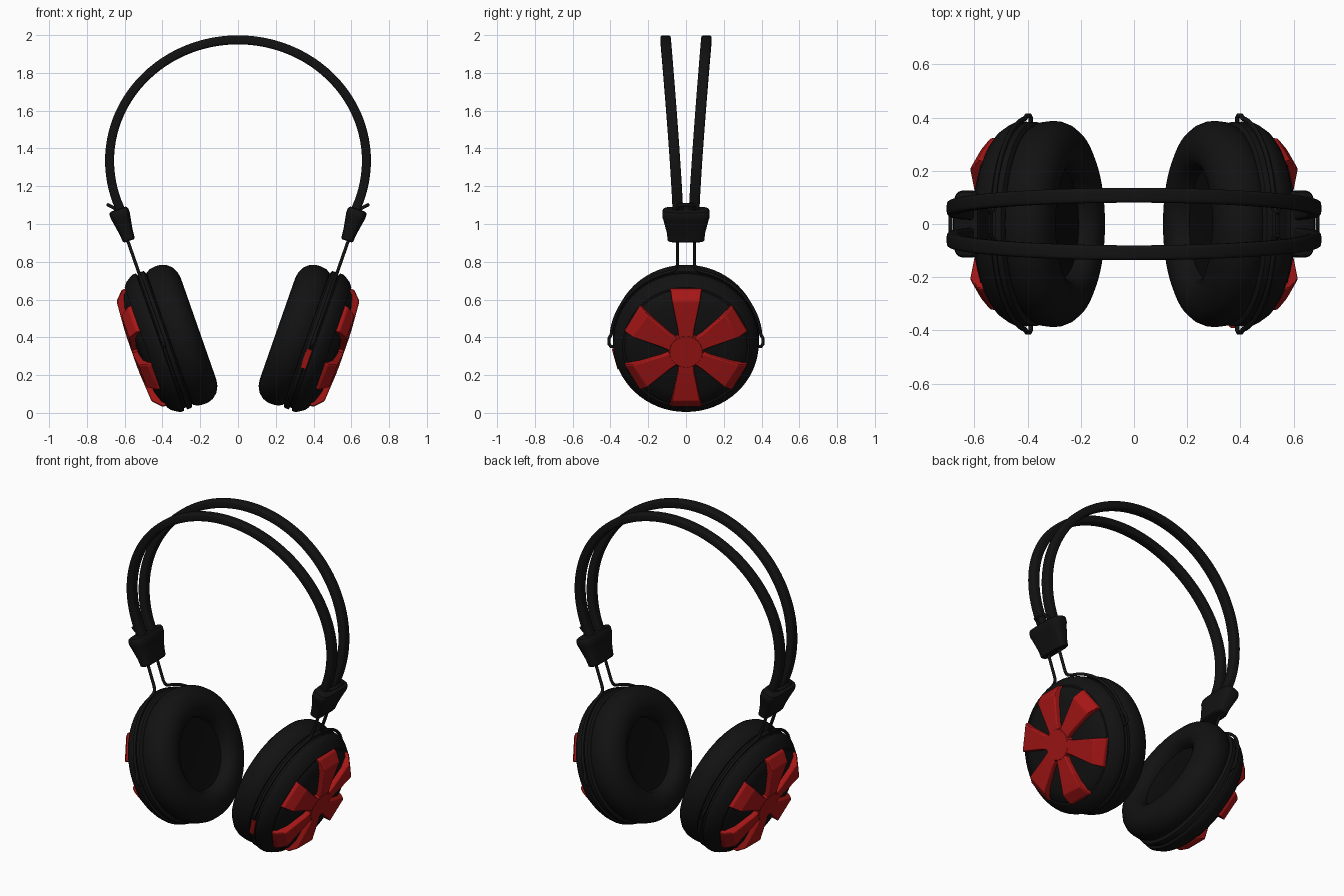
import bpy, bmesh
from math import sin, cos, pi, radians
from mathutils import Matrix, Vector

cube = bpy.data.objects.get("Cube")
if cube:
    bpy.data.objects.remove(cube, do_unlink=True)


def material(name, rgb):
    m = bpy.data.materials.new(name)
    m.use_nodes = True
    m.diffuse_color = (*rgb, 1)
    bsdf = next(n for n in m.node_tree.nodes if n.type == 'BSDF_PRINCIPLED')
    bsdf.inputs["Base Color"].default_value = (*rgb, 1)
    bsdf.inputs["Roughness"].default_value = 0.6
    return m


BLACK = material("black", (0.006, 0.006, 0.006))
DARK = material("dark cloth", (0.0035, 0.0035, 0.0035))
RED = material("red", (0.38, 0.008, 0.008))

# Ear cup frame: local X points outward, Y along the head, Z up the cup
CUP = Matrix.Translation((0.209, 0, 0.446)) @ Matrix.Rotation(radians(19.3), 4, 'Y')


def finish(name, bm, mat, matrix=Matrix(), angle=35):
    bm.transform(matrix)
    bmesh.ops.recalc_face_normals(bm, faces=bm.faces)
    mesh = bpy.data.meshes.new(name)
    bm.to_mesh(mesh)
    bm.free()
    mesh.materials.append(mat)
    obj = bpy.data.objects.new(name, mesh)
    bpy.context.collection.objects.link(obj)
    bpy.ops.object.select_all(action='DESELECT')
    obj.select_set(True)
    bpy.context.view_layer.objects.active = obj
    bpy.ops.object.shade_smooth_by_angle(angle=radians(angle))
    return obj


def loft(bm, rings):
    """Skin a list of closed rings of points and cap both ends."""
    loops = [[bm.verts.new(p) for p in ring] for ring in rings]
    n = len(loops[0])
    for a, b in zip(loops, loops[1:]):
        for i in range(n):
            j = (i + 1) % n
            bm.faces.new((a[i], a[j], b[j], b[i]))
    bm.faces.new(loops[0])
    bm.faces.new(loops[-1])


def rounded(hx, hy, n=20, power=0.45):
    """Rounded rectangle outline."""
    pts = []
    for i in range(n):
        c, s = cos(2 * pi * (i + 0.5) / n), sin(2 * pi * (i + 0.5) / n)
        pts.append((hx * abs(c) ** power * (1 if c > 0 else -1),
                    hy * abs(s) ** power * (1 if s > 0 else -1)))
    return pts


def lathe(name, profile, mat, matrix):
    """Spin (radius, depth) points around the cup axis."""
    bm = bmesh.new()
    verts = [bm.verts.new((d, 0, r)) for r, d in profile]
    edges = [bm.edges.new(e) for e in zip(verts, verts[1:])]
    bmesh.ops.spin(bm, geom=verts + edges, cent=(0, 0, 0), axis=(1, 0, 0),
                   angle=2 * pi, steps=64, use_duplicate=False)
    bmesh.ops.remove_doubles(bm, verts=bm.verts, dist=0.0002)
    return finish(name, bm, mat, matrix)


def wire(name, points, radius, mat, matrix):
    curve = bpy.data.curves.new(name, 'CURVE')
    curve.dimensions = '3D'
    curve.bevel_depth = radius
    curve.bevel_resolution = 2
    curve.use_fill_caps = True
    spline = curve.splines.new('POLY')
    spline.points.add(len(points) - 1)
    for p, co in zip(spline.points, points):
        p.co = (*(matrix @ Vector(co)), 1)
    curve.materials.append(mat)
    obj = bpy.data.objects.new(name, curve)
    bpy.context.collection.objects.link(obj)
    bpy.ops.object.select_all(action='DESELECT')
    obj.select_set(True)
    bpy.context.view_layer.objects.active = obj
    bpy.ops.object.convert(target='MESH')


# Headband: two rods that spread apart towards the top
for label, side in (("front", -1), ("back", 1)):
    rings = []
    for i in range(73):
        a = radians(-26 + 232 * i / 72)
        x, z = 0.68 * cos(a), 1.335 + 0.64 * sin(a)
        y = side * (0.043 + 0.065 * (max(z - 1.06, 0) / 0.915) ** 1.2)
        out = Vector((cos(a), 0, sin(a)))
        rings.append([Vector((x, y + v, z)) + out * u for u, v in rounded(0.024, 0.028)])
    bm = bmesh.new()
    loft(bm, rings)
    finish(label + "_headband_rod", bm, BLACK, angle=50)


PAD = [(0.205, 0.075), (0.208, 0.05), (0.222, 0.02), (0.25, 0.003), (0.285, 0),
       (0.32, 0.006), (0.352, 0.023), (0.375, 0.05), (0.386, 0.08), (0.387, 0.11),
       (0.383, 0.14), (0.37, 0.162), (0.34, 0.17)]
SHELL = [(0.34, 0.16), (0.372, 0.166), (0.384, 0.174), (0.384, 0.196), (0.372, 0.2),
         (0.372, 0.212), (0.386, 0.217), (0.385, 0.235), (0.377, 0.252), (0.358, 0.28),
         (0.336, 0.297), (0.325, 0.297), (0.312, 0.312), (0.25, 0.332), (0.13, 0.343), (0, 0.345)]
# Spoke stations: radius, half width, face depth
SPOKE = [(0.03, 0.035, 0.373), (0.12, 0.042, 0.373), (0.28, 0.073, 0.362), (0.328, 0.08, 0.316)]

for label, s in (("left", 1), ("right", -1)):
    place = Matrix.Diagonal((s, 1, 1, 1)) @ CUP

    # Ear cup
    lathe(label + "_ear_pad", PAD, BLACK, place)
    lathe(label + "_speaker_cloth", [(0, 0.08), (0.12, 0.078), (0.21, 0.07)], DARK, place)
    lathe(label + "_cup_shell", SHELL, BLACK, place)

    # Red wheel of six flared spokes on the outside
    bm = bmesh.new()
    for k in range(6):
        turn = Matrix.Rotation(k * pi / 3, 3, 'X')
        loft(bm, [[turn @ Vector(p) for p in ((0.28, -w - 0.008, r), (d, -w, r),
                                              (d, w, r), (0.28, w + 0.008, r))]
                  for r, w, d in SPOKE])
    wheel = finish(label + "_wheel_spokes", bm, RED, place, 25)
    bevel = wheel.modifiers.new("soft edges", 'BEVEL')
    bevel.width = 0.006
    bevel.segments = 2
    lathe(label + "_wheel_hub", [(0.1, 0.32), (0.092, 0.368), (0.086, 0.374), (0, 0.374)], RED, place)

    # Wire yoke: hugs the rim, rises through the clip and hooks over its top
    half = [(0.2, 0.365, -0.03), (0.2, 0.398, -0.03), (0.2, 0.408, -0.015), (0.2, 0.408, 0.015)]
    for i in range(21):
        a = radians(5 + 73 * i / 20)
        half.append((0.2, 0.398 * cos(a), 0.398 * sin(a)))
    half += [(0.2, 0.062, 0.398), (0.2, 0.05, 0.41), (0.2, 0.045, 0.43),
             (0.2, 0.045, 0.73), (0.212, 0.044, 0.752), (0.237, 0.035, 0.778)]
    other = [(x, -y, z) for x, y, z in reversed(half)]
    wire(label + "_wire_yoke", half + other, 0.009, BLACK, place)

    # Tapered clip joining rods and wire
    bm = bmesh.new()
    loft(bm, [[(0.193 + u, v, h) for u, v in rounded(hd, hy, 24, 0.5)] for h, hd, hy in (
        (0.56, 0.026, 0.09), (0.566, 0.033, 0.097), (0.61, 0.037, 0.102), (0.685, 0.05, 0.121),
        (0.70, 0.053, 0.126), (0.722, 0.053, 0.126), (0.734, 0.048, 0.12), (0.738, 0.04, 0.11))])
    finish(label + "_clip", bm, BLACK, place)

# Plain red accent strip on the front rim of the left cup
bm = bmesh.new()
bmesh.ops.create_cube(bm, size=1, matrix=Matrix.Rotation(radians(15), 4, 'X')
                      @ Matrix.Translation((0.197, -0.386, 0)) @ Matrix.Diagonal((0.03, 0.008, 0.11, 1)))
finish("left_accent_strip", bm, RED, CUP)
